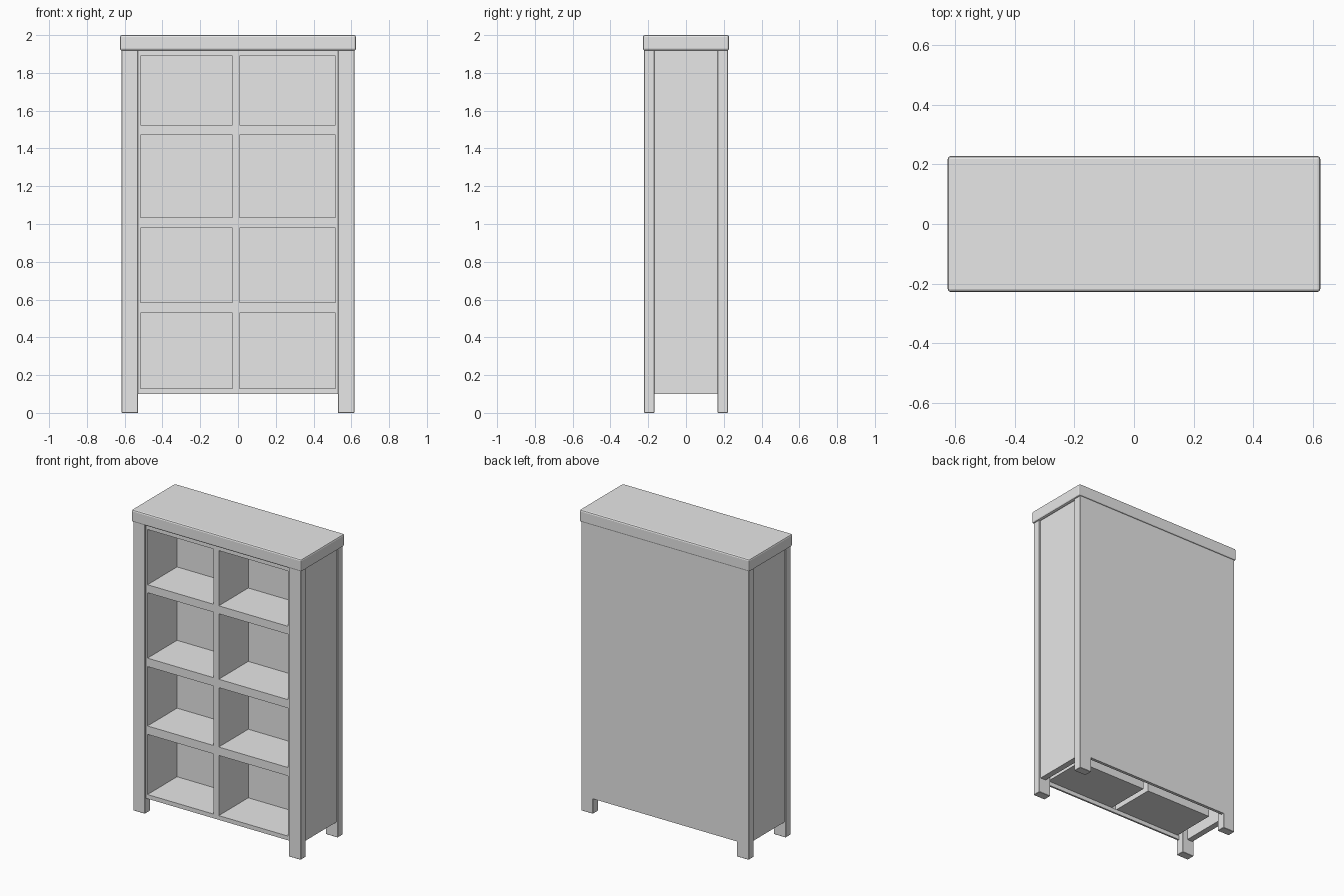
import bpy, bmesh
from mathutils import Vector

cube = bpy.data.objects.get("Cube")
if cube:
    bpy.data.objects.remove(cube, do_unlink=True)

GREY = (0.8, 0.8, 0.8, 1)
paint = bpy.data.materials.new("plain grey")
paint.use_nodes = True
paint.diffuse_color = GREY
paint.node_tree.nodes["Principled BSDF"].inputs["Base Color"].default_value = GREY


def add_object(name, bm):
    mesh = bpy.data.meshes.new(name)
    bm.to_mesh(mesh)
    bm.free()
    mesh.materials.append(paint)
    obj = bpy.data.objects.new(name, mesh)
    bpy.context.collection.objects.link(obj)
    return obj


def box(name, low, high, bevel=0, segments=1):
    low, high = Vector(low), Vector(high)
    bm = bmesh.new()
    bmesh.ops.create_cube(bm, size=1)
    for v in bm.verts:
        v.co = (low + high) / 2 + v.co * (high - low)
    obj = add_object(name, bm)
    if bevel:
        mod = obj.modifiers.new("edge", "BEVEL")
        mod.width, mod.segments = bevel, segments
    return obj


# Overall sizes
LEG_OUT, LEG_IN = 0.616, 0.529
LEG_BACK, LEG_FRONT = 0.222, 0.167
BASE, TOP = 0.1, 1.918
SIDE = 0.606
FRONT = -0.212

# Top board and four legs
box("top_board", (-0.625, -0.228, TOP), (0.625, 0.228, 2), 0.01, 2)
for side, sx in (("left", 1), ("right", -1)):
    for end, sy in (("front", -1), ("back", 1)):
        xs = sorted((sx * LEG_IN, sx * LEG_OUT))
        ys = sorted((sy * LEG_FRONT, sy * LEG_BACK))
        box(f"{end}_{side}_leg", (xs[0], ys[0], 0), (xs[1], ys[1], TOP + 0.01), 0.002)
    # Side panel set back between the legs
    xs = sorted((sx * (SIDE - 0.04), sx * SIDE))
    box(f"{side}_panel", (xs[0], -LEG_FRONT - 0.01, BASE), (xs[1], LEG_FRONT + 0.01, TOP + 0.01))

# Back panel flush with the back legs, and a thin front rail
box("back_panel", (-LEG_IN - 0.01, LEG_BACK - 0.02, BASE), (LEG_IN + 0.01, LEG_BACK, TOP + 0.01))
box("bottom_rail", (-LEG_IN, FRONT + 0.001, BASE), (LEG_IN, FRONT + 0.012, 0.127))

# Front frame: a grid whose odd cells are pushed in as compartments
columns = (-0.535, -0.517, -0.03, 0.007, 0.515, 0.535)
rows = (BASE, 0.128, 0.528, 0.584, 0.979, 1.035, 1.47, 1.523, 1.89, TOP + 0.005)
bm = bmesh.new()
grid = [[bm.verts.new((x, FRONT, z)) for x in columns] for z in rows]
openings = []
for r in range(len(rows) - 1):
    for c in range(len(columns) - 1):
        face = bm.faces.new((grid[r][c], grid[r][c + 1], grid[r + 1][c + 1], grid[r + 1][c]))
        if r % 2 and c % 2:
            openings.append(face)
pushed = bmesh.ops.extrude_discrete_faces(bm, faces=openings)["faces"]
for face in pushed:
    bmesh.ops.translate(bm, verts=face.verts, vec=(0, 0.31, 0))
add_object("shelf_compartments", bm)
